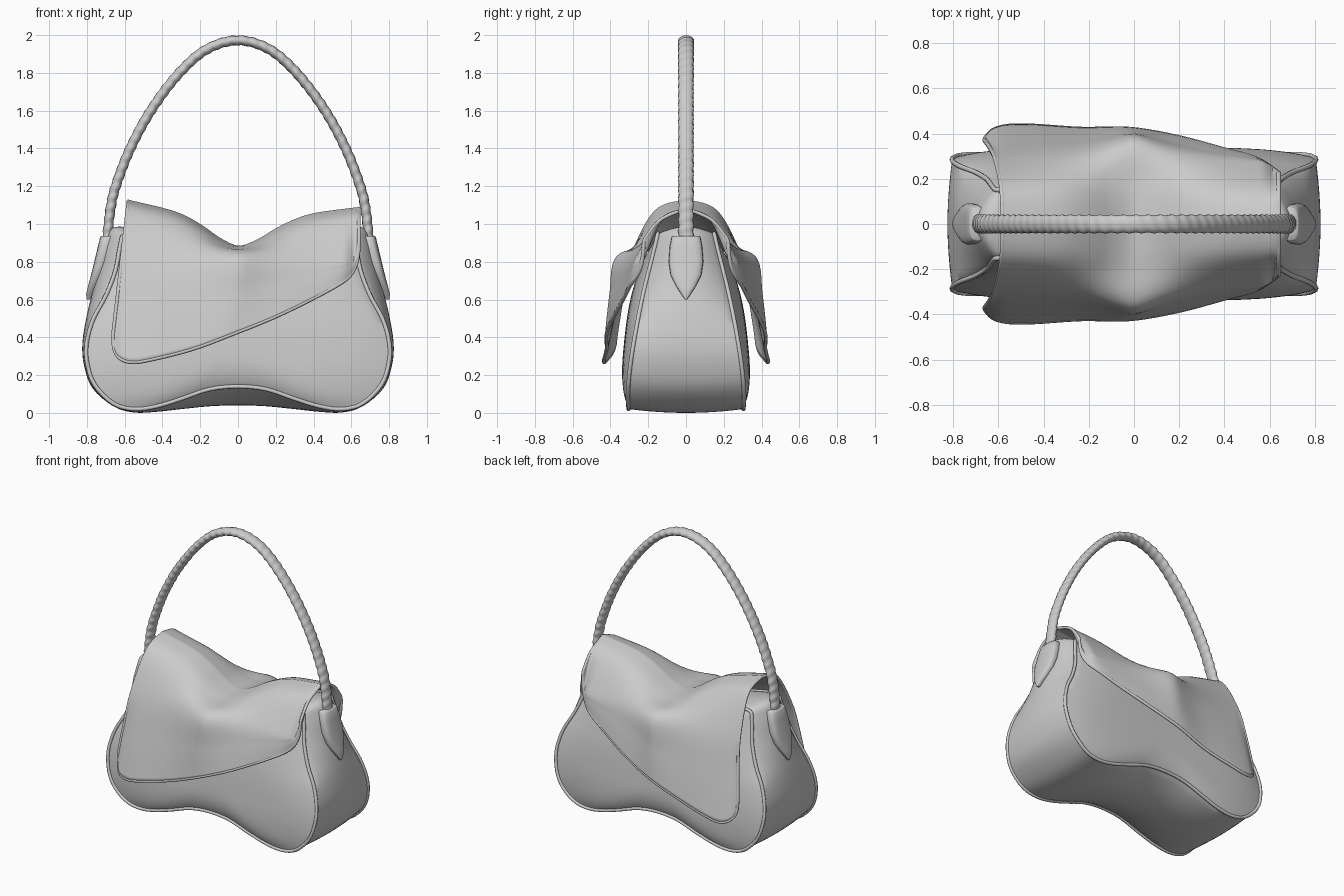
import bpy, math
from mathutils import Vector

if "Cube" in bpy.data.objects:
    bpy.data.objects.remove(bpy.data.objects["Cube"])


def table(t, pts):
    """Smooth interpolation through (position, value) pairs."""
    if t <= pts[0][0]:
        return pts[0][1]
    if t >= pts[-1][0]:
        return pts[-1][1]
    i = max(k for k in range(len(pts) - 1) if pts[k][0] <= t)

    def slope(k):
        a, b = pts[max(k - 1, 0)], pts[min(k + 1, len(pts) - 1)]
        return (b[1] - a[1]) / (b[0] - a[0])
    h = pts[i + 1][0] - pts[i][0]
    s = (t - pts[i][0]) / h
    return ((2*s**3 - 3*s*s + 1) * pts[i][1] + (s**3 - 2*s*s + s) * h * slope(i)
            + (3*s*s - 2*s**3) * pts[i + 1][1] + (s**3 - s*s) * h * slope(i + 1))


def spline(pts, steps, closed=False):
    """Points along a Catmull-Rom spline."""
    pts = [Vector(p) for p in pts]
    n, out = len(pts), []
    for i in range(n if closed else n - 1):
        get = (lambda k: pts[k % n]) if closed else (lambda k: pts[min(max(k, 0), n - 1)])
        a, b, c, d = (get(i + k) for k in (-1, 0, 1, 2))
        for j in range(steps):
            t = j / steps
            out.append(0.5 * (2*b + (c - a)*t + (2*a - 5*b + 4*c - d)*t*t + (3*b - a - 3*c + d)*t**3))
    return out if closed else out + [pts[-1]]


def loft(name, rows, closed=True):
    """Skin rows of points; closed rows get end caps."""
    n = len(rows[0])
    faces = []
    for r in range(len(rows) - 1):
        for i in range(n if closed else n - 1):
            j = (i + 1) % n
            faces.append((r*n + i, r*n + j, (r + 1)*n + j, (r + 1)*n + i))
    if closed:
        faces.append(tuple(range(n))[::-1])
        faces.append(tuple(range((len(rows) - 1) * n, len(rows) * n)))
    me = bpy.data.meshes.new(name)
    me.from_pydata([tuple(p) for r in rows for p in r], [], faces)
    ob = bpy.data.objects.new(name, me)
    bpy.context.collection.objects.link(ob)
    bpy.ops.object.select_all(action='DESELECT')
    ob.select_set(True)
    bpy.context.view_layer.objects.active = ob
    bpy.ops.object.mode_set(mode='EDIT')
    bpy.ops.mesh.select_all(action='SELECT')
    bpy.ops.mesh.normals_make_consistent(inside=False)
    bpy.ops.object.mode_set(mode='OBJECT')
    bpy.ops.object.shade_smooth_by_angle(angle=math.radians(50))
    return ob


def piping(name, pts, radius):
    """Round cord along a closed path."""
    cu = bpy.data.curves.new(name, 'CURVE')
    cu.dimensions = '3D'
    cu.bevel_depth = radius
    cu.bevel_resolution = 2
    sp = cu.splines.new('POLY')
    sp.points.add(len(pts) - 1)
    for q, p in zip(sp.points, pts):
        q.co = (*p, 1)
    sp.use_cyclic_u = True
    bpy.context.collection.objects.link(bpy.data.objects.new(name, cu))


# Body: panel seam outline and the fuller outline along the gusset middle
SEAM = [(0, .14), (.15, .125), (.3, .075), (.43, .035), (.55, .02), (.66, .05), (.76, .15), (.80, .27),
        (.80, .38), (.765, .5), (.70, .62), (.65, .75), (.625, .88), (.60, .945), (.5, .94), (.3, .89),
        (.12, .82), (0, .80)]
MID = [(0, .04), (.15, .035), (.3, .02), (.43, .006), (.55, .002), (.66, .035), (.77, .13), (.815, .25),
       (.824, .37), (.80, .52), (.765, .66), (.73, .8), (.70, .92), (.65, .985), (.5, .96), (.3, .9),
       (.12, .82), (0, .80)]


def full_outline(half):
    return spline(half + [(-x, z) for x, z in half[-2:0:-1]], 4, True)


def depth(z):
    return table(z, [(0, .30), (.1, .305), (.3, .285), (.6, .23), (.93, .15), (1, .14)])


def bulge(z):
    return table(z, [(0, .03), (.3, .05), (.6, .065), (.85, .05), (1, .02)])


seam, mid = full_outline(SEAM), full_outline(MID)
centre = Vector((0, .45))


def panel(side):
    rings = []
    for k in range(1, 17):
        s = k / 16
        ring = []
        for p in seam:
            q = centre.lerp(p, s)
            ring.append((q.x, side * (depth(q.y) + bulge(q.y) * (1 - s**5)), q.y))
        rings.append(ring)
    return rings


gusset = []
for k in range(1, 12):
    t = -1 + k / 6
    ring = []
    for a, b in zip(seam, mid):
        q = a.lerp(b, 1 - t * t)
        ring.append((q.x, t * depth(a.y), q.y))
    gusset.append(ring)
loft("bag_body", panel(-1) + gusset + panel(1)[::-1])
for side, label in ((-1, "front"), (1, "back")):
    piping(label + "_seam_piping", [(p.x, side * (depth(p.y) + .003), p.y) for p in seam], .011)

# Flap: one sheet draped over the top, slanted edge, pinched in the middle
TOP = [(-.62, 1.12), (-.4, 1.07), (-.3, 1.035), (-.2, .98), (-.1, .915), (0, .877), (.1, .912), (.2, .972),
       (.3, 1.02), (.4, 1.05), (.64, 1.082)]
EDGE = [(-.62, .42), (-.61, .35), (-.58, .295), (-.51, .268), (-.4, .285), (-.2, .34), (0, .42), (.2, .505),
        (.4, .605), (.55, .69), (.6, .735), (.63, .80), (.64, .87)]
REACH = [(-.62, .37), (-.56, .42), (-.45, .435), (-.2, .42), (0, .42), (.2, .385), (.4, .33), (.55, .285),
         (.64, .225)]
columns = []
for i in range(65):
    u = (1 - math.cos(math.pi * i / 64)) / 2
    x = -.62 + 1.26 * u
    zt, zb, yb = table(x, TOP), table(x, EDGE), table(x, REACH)
    w = 1 / (1 + (abs(x) / .2)**1.5)
    p1 = Vector((.155 - .03 * u + .04 * w, zt - .065 * (1 - w) - .012 * w))
    p2 = Vector((min(.27 - .035 * u + .11 * w, yb - .02), max(.825, zb + .07)))
    p4 = Vector((yb, zb))
    p3 = (p2 + p4) / 2 + Vector((.008, 0))
    prof = spline([(0, zt), p1, p2, p3, p4], 7)
    half = [((1 - u) * (-.58 - .115 * (1.12 - z)) + u * .64, y, z) for y, z in prof]
    columns.append([(a, -b, c) for a, b, c in half[:0:-1]] + half)
flap = loft("flap", columns, False)
sol = flap.modifiers.new("thickness", 'SOLIDIFY')
sol.thickness, sol.offset = .016, 0
piping("flap_edge_piping", [c[0] for c in columns] + columns[-1][1:]
       + [c[-1] for c in columns[-2::-1]] + columns[0][-2:0:-1], .01)

# Handle: wrapped cord with a spiral ripple
ARCH = [(.695, .88), (.69, .95), (.675, 1.08), (.647, 1.2), (.57, 1.4), (.455, 1.61), (.31, 1.80),
        (.165, 1.925), (0, 1.972)]
path = spline(ARCH + [(-x, z) for x, z in ARCH[-2::-1]], 22)
rows, run = [], 0
for i, p in enumerate(path):
    tan = (path[min(i + 1, len(path) - 1)] - path[max(i - 1, 0)]).normalized()
    run += (p - path[i - 1]).length if i else 0
    ring = []
    for k in range(14):
        a = 2 * math.pi * k / 14
        r = 1 + .06 * math.sin(run * 2 * math.pi / .055 + a)
        off = .026 * r * math.cos(a)
        ring.append((p.x - tan.y * off, .04 * r * math.sin(a), p.y + tan.x * off))
    rows.append(ring)
loft("handle", rows)

# Handle tabs: pointed leather tongues on the gussets (z, x, half thickness, half width)
TAB = [(.937, .69, .034, .07), (.93, .69, .04, .076), (.88, .702, .04, .086), (.8, .724, .037, .092),
       (.73, .745, .033, .082), (.67, .767, .027, .052), (.63, .782, .022, .026), (.60, .79, .012, .005)]
for side, label in ((-1, "left"), (1, "right")):
    rows = []
    for z, x, hx, hy in TAB:
        ring = []
        for k in range(24):
            c, s = math.cos(k * math.pi / 12), math.sin(k * math.pi / 12)
            ring.append((side * (x + hx * math.copysign(abs(c)**.6, c)), hy * math.copysign(abs(s)**.8, s), z))
        rows.append(ring)
    loft(label + "_handle_tab", rows)
